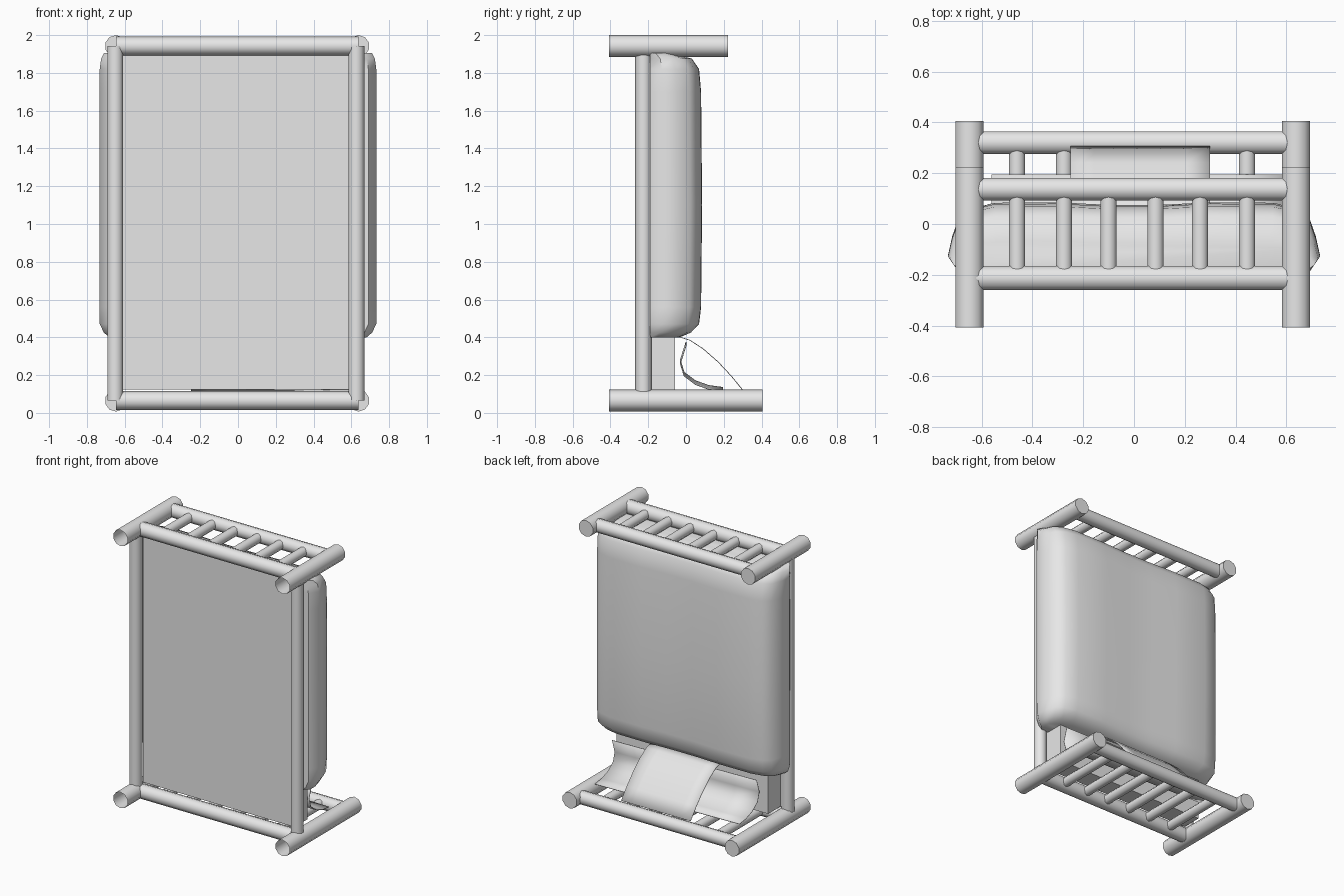
import bpy, bmesh, math
from mathutils import Vector, Matrix

cube = bpy.data.objects.get("Cube")
if cube:
    bpy.data.objects.remove(cube, do_unlink=True)

grey = bpy.data.materials.new("plain_grey")
grey.use_nodes = True
grey.diffuse_color = (0.8, 0.8, 0.8, 1)
grey.node_tree.nodes["Principled BSDF"].inputs["Base Color"].default_value = (0.8, 0.8, 0.8, 1)


def finish(name, bm, angle=None):
    mesh = bpy.data.meshes.new(name)
    bm.to_mesh(mesh)
    bm.free()
    mesh.materials.append(grey)
    obj = bpy.data.objects.new(name, mesh)
    bpy.context.collection.objects.link(obj)
    if angle:
        bpy.ops.object.select_all(action='DESELECT')
        obj.select_set(True)
        bpy.context.view_layer.objects.active = obj
        bpy.ops.object.shade_smooth_by_angle(angle=math.radians(angle))
    return obj


def bar(name, start, end, radius, sides=10, open_start=False):
    """Round bar between two points, optionally hollow at its start."""
    a, b = Vector(start), Vector(end)
    bm = bmesh.new()
    bmesh.ops.create_cone(bm, cap_ends=True, segments=sides, radius1=radius,
                          radius2=radius, depth=(b - a).length)
    if open_start:
        bm.faces.ensure_lookup_table()
        cap = min(bm.faces, key=lambda f: f.calc_center_median().z)
        bmesh.ops.delete(bm, geom=[cap], context='FACES_ONLY')
    turn = (b - a).to_track_quat('Z', 'Y').to_matrix().to_4x4()
    bm.transform(Matrix.Translation((a + b) / 2) @ turn)
    return finish(name, bm, 50)


def sheet(name, x0, x1, profile, slope=0.0):
    """Thin cloth surface swept across x from a (y, z) profile."""
    bm = bmesh.new()
    steps = 6
    rows = []
    for i in range(steps + 1):
        t = i / steps
        rows.append([bm.verts.new((x0 + (x1 - x0) * t, y, z - slope * t))
                     for y, z in profile])
    for r, s in zip(rows, rows[1:]):
        for j in range(len(profile) - 1):
            bm.faces.new((r[j], s[j], s[j + 1], r[j + 1]))
    obj = finish(name, bm, 60)
    solid = obj.modifiers.new("thickness", 'SOLIDIFY')
    solid.thickness = 0.004
    solid.offset = 0
    return obj


# Head and foot frames: posts, cross rails and slats
X_RIGHT, X_LEFT = -0.647, 0.638
SLATS = (-0.46, -0.275, -0.10, 0.085, 0.26, 0.445)
for part, z, post_top, rail_y in (("head", 0.065, 0.405, 0.32),
                                  ("foot", 1.942, 0.222, 0.137)):
    for side, x in (("right", X_RIGHT), ("left", X_LEFT)):
        bar(f"{part}_post_{side}", (x, -0.407, z), (x, post_top, z), 0.058, open_start=True)
    for level, y, r in (("lower", -0.213, 0.05), ("upper", rail_y, 0.047)):
        bar(f"{part}_rail_{level}", (X_RIGHT, y, z), (X_LEFT, y, z), r)
    for i, x in enumerate(SLATS):
        bar(f"{part}_slat_{i + 1}", (x, -0.213, z), (x, rail_y, z), 0.033)

# Long side rails
for side, x in (("right", -0.65), ("left", 0.627)):
    bar(f"side_rail_{side}", (x, -0.225, 0.065), (x, -0.225, 1.942), 0.044)

# Mattress block
bm = bmesh.new()
bmesh.ops.create_cube(bm, size=1)
bm.transform(Matrix.Translation((-0.01, -0.13, 1.01))
             @ Matrix.Diagonal((1.2, 0.145, 1.77, 1)))
finish("mattress", bm)

# Blanket: rounded section lofted along the bed
half = [(0.69, -0.19), (0.732, -0.125), (0.715, -0.05), (0.69, 0.02),
        (0.64, 0.055), (0.55, 0.078), (0.3, 0.08), (0.1, 0.07)]
section = half + [(-x, y) for x, y in reversed(half)]
rings = [(0.40, 0.93, 0.58), (0.425, 0.97, 0.80), (0.47, 1, 0.96), (0.56, 1, 1),
         (1.1, 1, 1.02), (1.7, 1, 1), (1.82, 1, 0.96), (1.875, 0.99, 0.82),
         (1.905, 0.97, 0.45)]
bm = bmesh.new()
loops = [[bm.verts.new((x * w, -0.19 + (y + 0.19) * h, z)) for x, y in section]
         for z, w, h in rings]
n = len(section)
for a, b in zip(loops, loops[1:]):
    for i in range(n):
        j = (i + 1) % n
        bm.faces.new((a[i], a[j], b[j], b[i]))
bm.faces.new(loops[0][::-1])
bm.faces.new(loops[-1])
bmesh.ops.recalc_face_normals(bm, faces=bm.faces)
finish("blanket", bm, 50)

# Pillows: a sagging wide one behind a bulging middle one
sheet("wide_pillow", -0.56, 0.585,
      [(0.0, 0.375), (-0.03, 0.28), (-0.01, 0.215), (0.05, 0.17), (0.12, 0.145), (0.195, 0.135)],
      slope=0.02)
sheet("middle_pillow", -0.25, 0.30,
      [(-0.045, 0.405), (0.02, 0.385), (0.09, 0.34), (0.17, 0.27), (0.24, 0.195), (0.305, 0.115)])
